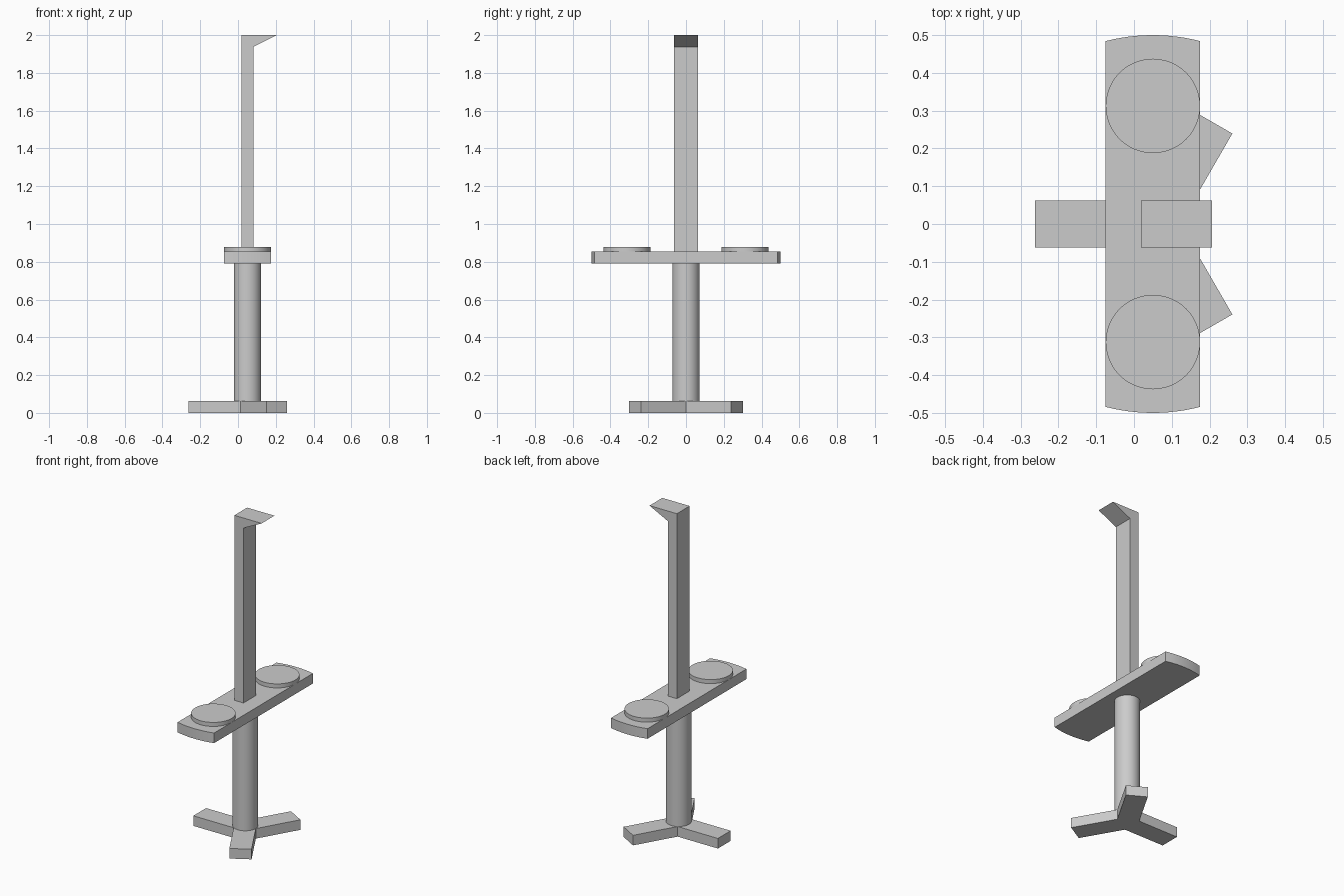
import bpy, bmesh
from math import pi, sin, cos, asin

cube = bpy.data.objects.get("Cube")
if cube:
    bpy.data.objects.remove(cube, do_unlink=True)

CX = 0.05        # axis of the column
H = 0.0625       # shared half width and slab thickness

grey = bpy.data.materials.new("plain grey")
grey.use_nodes = True
grey.diffuse_color = (0.6, 0.6, 0.6, 1)
grey.node_tree.nodes["Principled BSDF"].inputs["Base Color"].default_value = (0.6, 0.6, 0.6, 1)


def extrude(name, points, offset, smooth=False):
    """Closed outline of 3D points swept along an offset."""
    bm = bmesh.new()
    face = bm.faces.new([bm.verts.new(p) for p in points])
    swept = bmesh.ops.extrude_face_region(bm, geom=[face])
    moved = [g for g in swept["geom"] if isinstance(g, bmesh.types.BMVert)]
    bmesh.ops.translate(bm, verts=moved, vec=offset)
    bmesh.ops.recalc_face_normals(bm, faces=bm.faces)
    mesh = bpy.data.meshes.new(name)
    bm.to_mesh(mesh)
    bm.free()
    mesh.materials.append(grey)
    obj = bpy.data.objects.new(name, mesh)
    bpy.context.collection.objects.link(obj)
    if smooth:
        bpy.ops.object.select_all(action="DESELECT")
        obj.select_set(True)
        bpy.context.view_layer.objects.active = obj
        bpy.ops.object.shade_smooth_by_angle(angle=pi / 6)
    return obj


def disc(name, y, z, radius, height):
    n = 48
    ring = [(CX + radius * cos(2 * pi * i / n), y + radius * sin(2 * pi * i / n), z) for i in range(n)]
    return extrude(name, ring, (0, 0, height), True)


# Three-armed foot
foot = []
length = 0.3125
for k in range(3):
    a = pi / 3 + k * 2 * pi / 3
    for side in (-H, H):
        foot.append((CX + length * cos(a) - side * sin(a), length * sin(a) + side * cos(a), 0))
    inner = H / sin(pi / 3)
    foot.append((CX + inner * cos(a + pi / 3), inner * sin(a + pi / 3), 0))
extrude("base_foot", foot, (0, 0, H))

# Round column
disc("column", 0, H, 0.072, 0.73)

# Long shelf with curved ends
half = 2 * H
sweep = asin(half / 0.5)
shelf = []
for start in (pi / 2, -pi / 2):
    for i in range(13):
        a = start + sweep * (1 - i / 6)
        shelf.append((CX + 0.5 * cos(a), 0.5 * sin(a), 0.791))
shelf.reverse()
extrude("shelf", shelf, (0, 0, H), True)

# Round pads on the shelf
for name, y in (("pad_front", -0.3125), ("pad_back", 0.3125)):
    disc(name, y, 0.791 + H, half, 0.025)

# Upright post with a wedge-shaped overhang
left, right = CX - H / 2, CX + H / 2
profile = [(left, 0.85), (right, 0.85), (right, 2 - H), (right + half, 2), (left, 2)]
extrude("post", [(x, -H, z) for x, z in profile], (0, 2 * H, 0))
